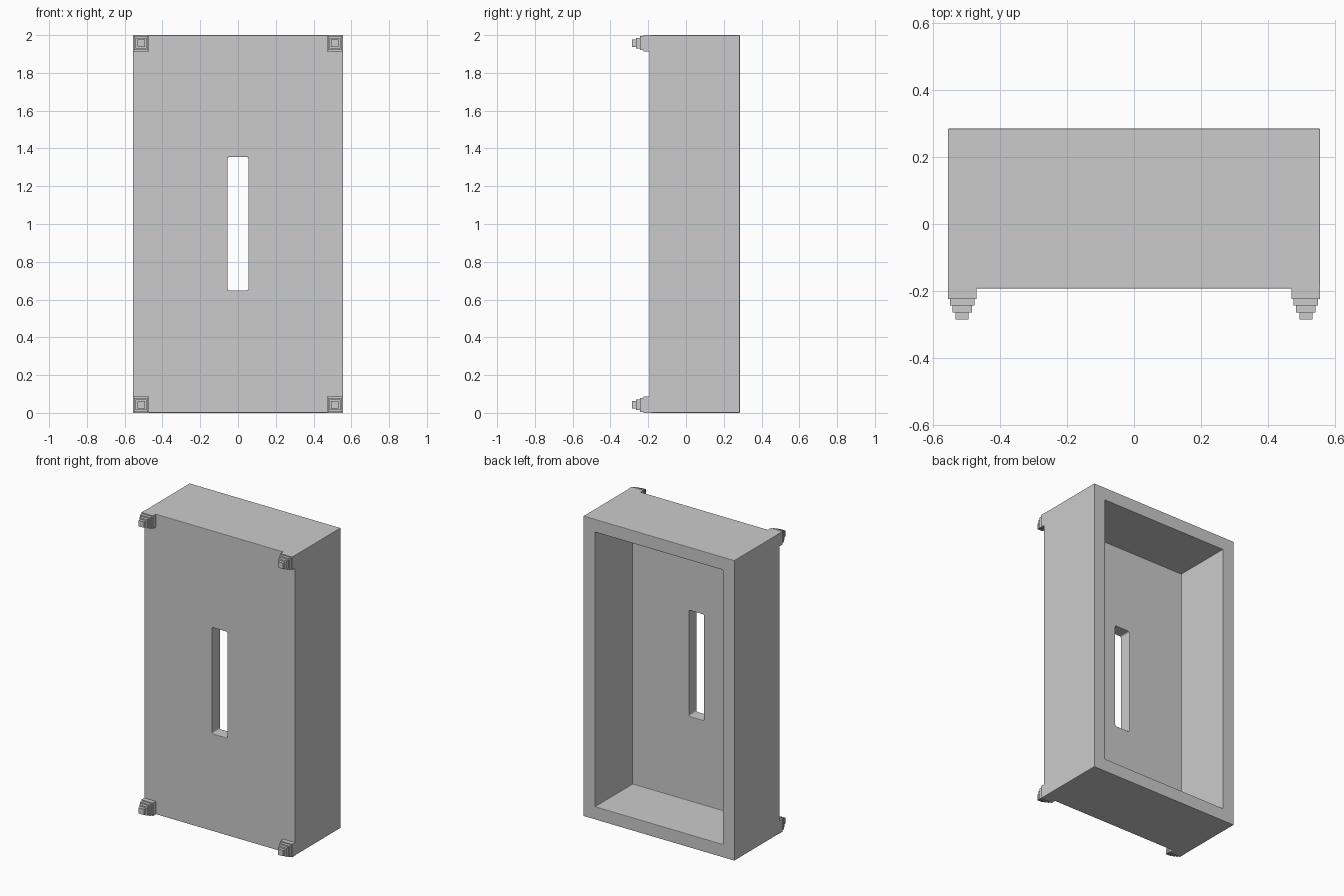
import bpy, bmesh

if "Cube" in bpy.data.objects:
    bpy.data.objects.remove(bpy.data.objects["Cube"])

W, H, WALL = 1.112, 2.0, 0.086      # outer width, height, wall thickness
FRONT, BACK = -0.193, 0.285         # body depth range


def box(name, lo, hi, y_edge_radius=0.0):
    """Box between two corners, optionally rounding the edges that run along y."""
    bm = bmesh.new()
    bmesh.ops.create_cube(bm, size=1)
    for v in bm.verts:
        v.co = [(a + b) / 2 + c * (b - a) for a, b, c in zip(lo, hi, v.co)]
    if y_edge_radius:
        edges = [e for e in bm.edges if abs(e.verts[0].co.y - e.verts[1].co.y) > 1e-4]
        bmesh.ops.bevel(bm, geom=edges, offset=y_edge_radius, segments=4,
                        profile=0.5, affect='EDGES')
    mesh = bpy.data.meshes.new(name)
    bm.to_mesh(mesh)
    bm.free()
    obj = bpy.data.objects.new(name, mesh)
    bpy.context.collection.objects.link(obj)
    return obj


def cut(target, cutter):
    mod = target.modifiers.new(cutter.name, 'BOOLEAN')
    mod.operation, mod.solver, mod.object = 'DIFFERENCE', 'EXACT', cutter
    cutter.hide_render = True
    cutter.hide_set(True)


# Tray body: open at the back, with a slot through the front panel
body = box("tray_body", (-W / 2, FRONT, 0), (W / 2, BACK, H))
cavity = box("cavity_cutter", (-W / 2 + WALL, FRONT + 0.083, WALL),
             (W / 2 - WALL, BACK + 0.1, H - WALL))
slot = box("slot_cutter", (-0.056, FRONT - 0.1, 0.648), (0.056, FRONT + 0.2, 1.355), 0.01)
cut(body, cavity)
cut(body, slot)

# Slightly softened edges
bevel = body.modifiers.new("soft_edges", 'BEVEL')
bevel.width, bevel.segments, bevel.limit_method = 0.003, 2, 'ANGLE'

# Stepped corner foot: square rings (half size, y) joined front to back
steps = [(0.043, FRONT + 0.01), (0.043, -0.224), (0.037, -0.224), (0.037, -0.244),
         (0.029, -0.244), (0.029, -0.264), (0.0195, -0.264), (0.0195, -0.285)]
bm = bmesh.new()
rings = [[bm.verts.new((sx * r, y, sz * r)) for sx, sz in ((-1, -1), (1, -1), (1, 1), (-1, 1))]
         for r, y in steps]
for a, b in zip(rings, rings[1:]):
    for i in range(4):
        j = (i + 1) % 4
        bm.faces.new((a[i], a[j], b[j], b[i]))
bm.faces.new(rings[0])
bm.faces.new(rings[-1])
bmesh.ops.recalc_face_normals(bm, faces=bm.faces)
foot_mesh = bpy.data.meshes.new("stepped_foot")
bm.to_mesh(foot_mesh)
bm.free()

# One foot in each front corner
for side, x in (("left", -W / 2 + 0.043), ("right", W / 2 - 0.043)):
    for level, z in (("lower", 0.043), ("upper", H - 0.043)):
        foot = bpy.data.objects.new(f"foot_{level}_{side}", foot_mesh)
        foot.location = (x, 0, z)
        bpy.context.collection.objects.link(foot)
